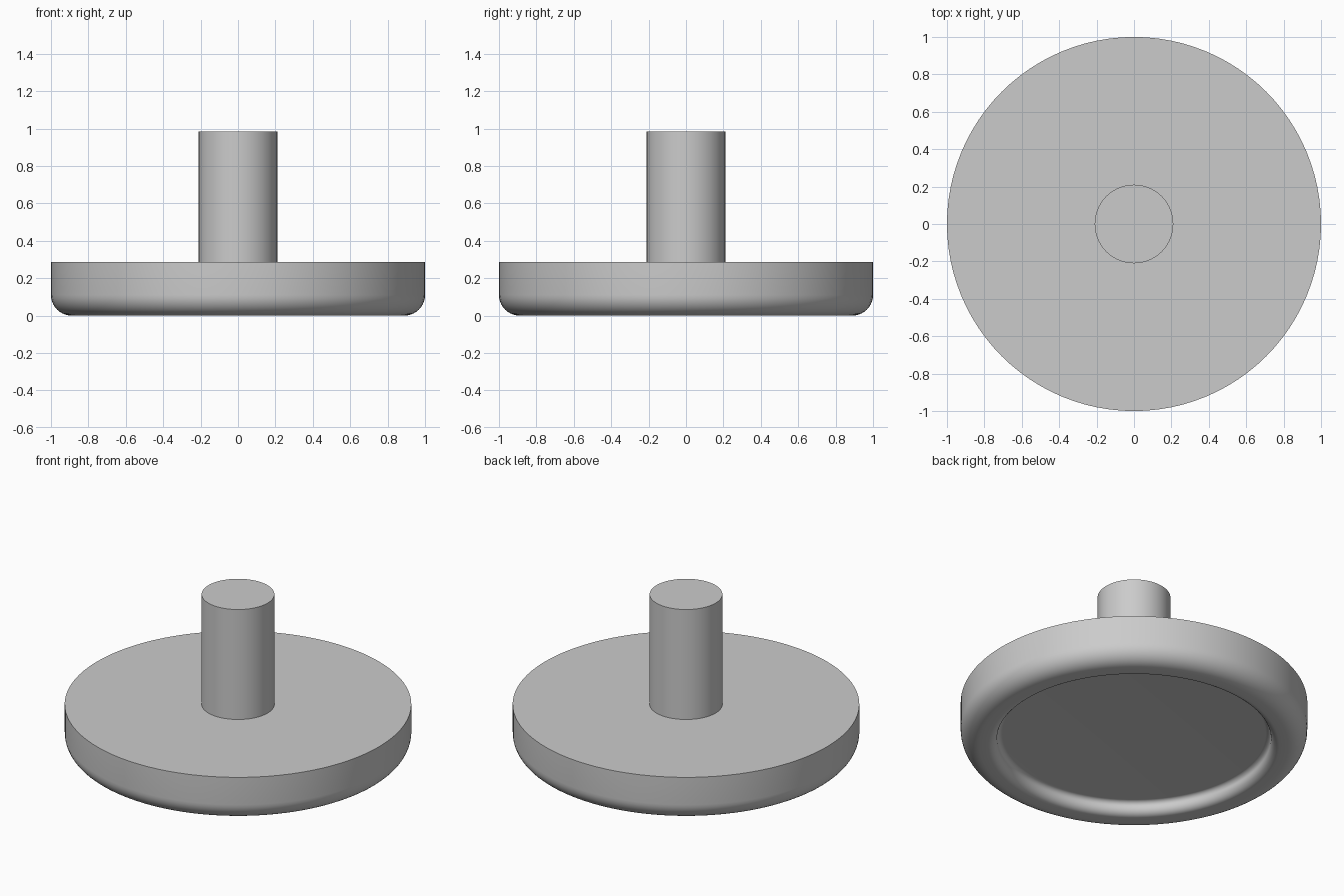
import bpy
import bmesh
from math import cos, sin, pi, radians
from mathutils import Vector

SEGMENTS = 96

cube = bpy.data.objects.get("Cube")
if cube:
    bpy.data.objects.remove(cube, do_unlink=True)

# Single plain grey
grey = bpy.data.materials.new("plain_grey")
grey.use_nodes = True
colour = (0.6, 0.6, 0.6, 1)
grey.diffuse_color = colour
grey.node_tree.nodes["Principled BSDF"].inputs["Base Color"].default_value = colour


def arc(r, z, radius, start, end, steps=10):
    """Points of a fillet around centre (r, z), angles in degrees."""
    angles = [radians(start + (end - start) * i / steps) for i in range(steps + 1)]
    return [(r + radius * cos(a), z + radius * sin(a)) for a in angles]


def lathe(name, profile):
    """Revolve a (radius, height) profile that starts and ends on the axis."""
    bm = bmesh.new()
    verts = [bm.verts.new((r, 0, z)) for r, z in profile]
    edges = [bm.edges.new(pair) for pair in zip(verts, verts[1:])]
    bmesh.ops.spin(bm, geom=verts + edges, cent=Vector(), axis=Vector((0, 0, 1)),
                   angle=2 * pi, steps=SEGMENTS, use_duplicate=False)
    bmesh.ops.remove_doubles(bm, verts=bm.verts, dist=0.0001)
    bmesh.ops.recalc_face_normals(bm, faces=bm.faces)
    mesh = bpy.data.meshes.new(name)
    bm.to_mesh(mesh)
    bm.free()
    mesh.materials.append(grey)
    obj = bpy.data.objects.new(name, mesh)
    bpy.context.collection.objects.link(obj)
    bpy.ops.object.select_all(action="DESELECT")
    obj.select_set(True)
    bpy.context.view_layer.objects.active = obj
    bpy.ops.object.shade_smooth_by_angle(angle=radians(30))
    return obj


# Round base: flat top, rounded lower rim, dished underside
base_profile = [(0, 0.285), (1, 0.285)]
base_profile += arc(0.89, 0.11, 0.11, 0, -90)
base_profile += arc(0.84, 0.05, 0.05, -90, -180)
base_profile += arc(0.76, 0.05, 0.03, 0, 90)
base_profile += [(0, 0.08)]
lathe("round_base", base_profile)

# Upright pin
lathe("center_pin", [(0, 0.285), (0.21, 0.285), (0.21, 0.985), (0, 0.985)])
